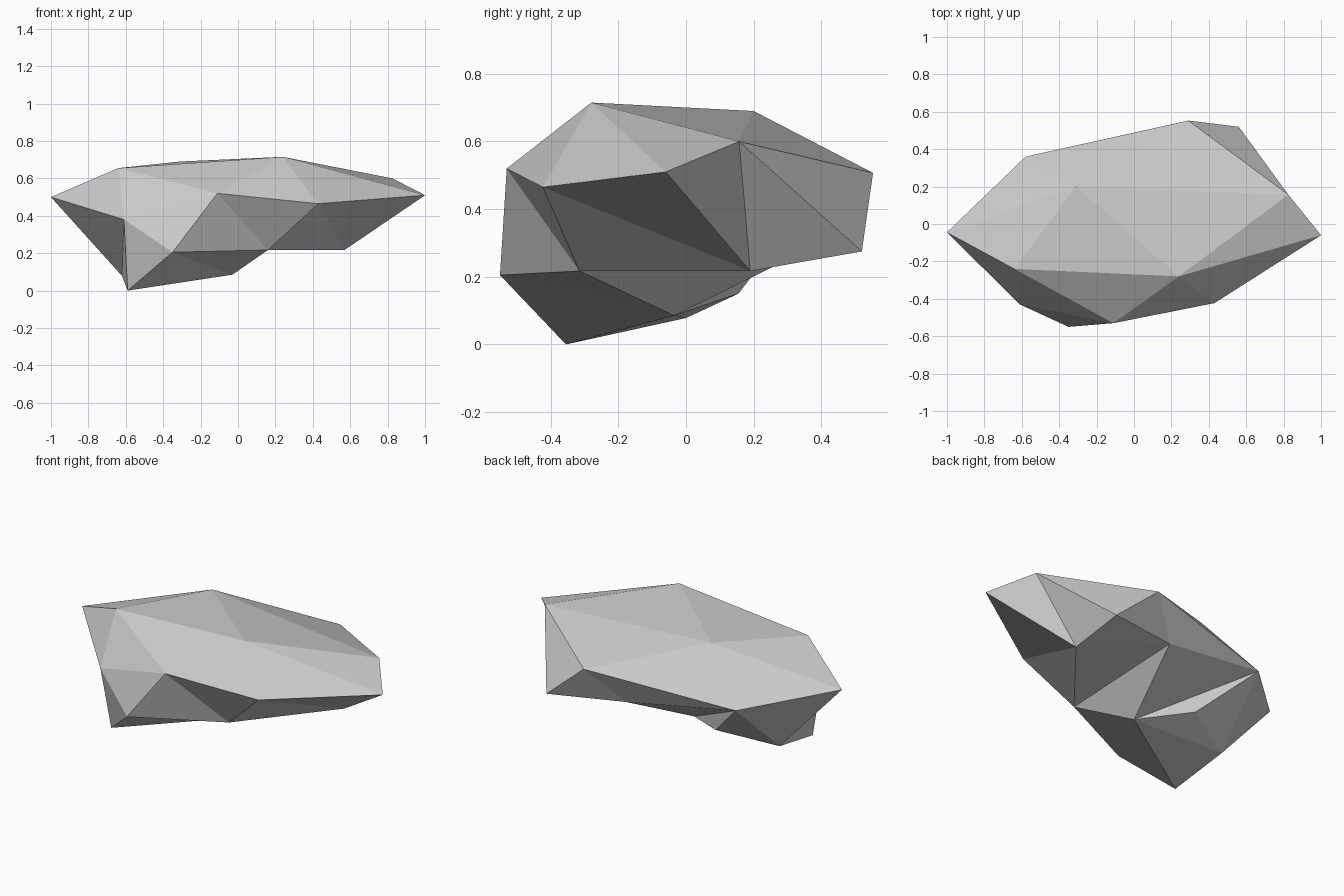
import bpy
import bmesh

default_cube = bpy.data.objects.get("Cube")
if default_cube:
    bpy.data.objects.remove(default_cube, do_unlink=True)

# Corner points of the boulder, named by where they sit
corners = {
    # upper surface
    "left_tip": (1, -.06, .51),
    "right_tip": (-1, -.045, .5),
    "crown_front": (.24, -.28, .715),
    "crown_back": (-.31, .2, .69),
    "crown_right": (-.64, -.24, .655),
    "crown_left": (.825, .157, .6),
    "back_rim": (.29, .553, .507),
    "back_right_rim": (-.58, .36, .417),
    # front face
    "front_peak": (-.11, -.53, .52),
    "front_left_rim": (.43, -.423, .465),
    "front_right_rim": (-.61, -.43, .38),
    "front_low": (-.35, -.55, .205),
    # underside
    "belly_front": (.16, -.315, .217),
    "belly_left": (.57, .19, .217),
    "back_left_low": (.56, .52, .275),
    "belly_back": (.1, .42, .31),
    "foot_left": (-.03, -.035, .085),
    "foot_front": (-.59, -.355, 0),
    "foot_right": (-.62, 0, .078),
    "foot_back": (-.305, .155, .15),
}

# Facets grow as triangle fans: a hub corner and the rim walked around it
closed_fans = {
    "crown_back": "back_right_rim back_rim crown_left crown_front crown_right right_tip",
    "foot_left": "belly_front belly_back back_right_rim foot_back foot_right foot_front front_low",
    "front_peak": "crown_front front_left_rim belly_front front_low front_right_rim crown_right",
    "belly_left": "crown_left left_tip front_left_rim belly_front belly_back back_left_low",
}
open_fans = {
    "back_rim": "back_right_rim belly_back back_left_low crown_left",
    "right_tip": "crown_right front_right_rim foot_right back_right_rim",
    "front_right_rim": "front_low foot_front foot_right",
    "left_tip": "crown_left crown_front front_left_rim",
    "foot_back": "foot_right back_right_rim",
}


def add_fan(bm, verts, hub, rim, closed):
    names = rim.split()
    if closed:
        names.append(names[0])
    for first, second in zip(names, names[1:]):
        bm.faces.new((verts[hub], verts[first], verts[second]))


def flat_material(name, colour):
    mat = bpy.data.materials.new(name)
    mat.use_nodes = True
    mat.diffuse_color = colour
    shader = next(n for n in mat.node_tree.nodes if n.type == 'BSDF_PRINCIPLED')
    shader.inputs["Base Color"].default_value = colour
    shader.inputs["Roughness"].default_value = 0.9
    return mat


# Build the faceted stone
bm = bmesh.new()
verts = {name: bm.verts.new(co) for name, co in corners.items()}
for hub, rim in closed_fans.items():
    add_fan(bm, verts, hub, rim, True)
for hub, rim in open_fans.items():
    add_fan(bm, verts, hub, rim, False)
bmesh.ops.recalc_face_normals(bm, faces=bm.faces[:])

mesh = bpy.data.meshes.new("boulder")
bm.to_mesh(mesh)
bm.free()
mesh.materials.append(flat_material("stone_grey", (.6, .6, .6, 1)))
boulder = bpy.data.objects.new("boulder", mesh)
bpy.context.collection.objects.link(boulder)
